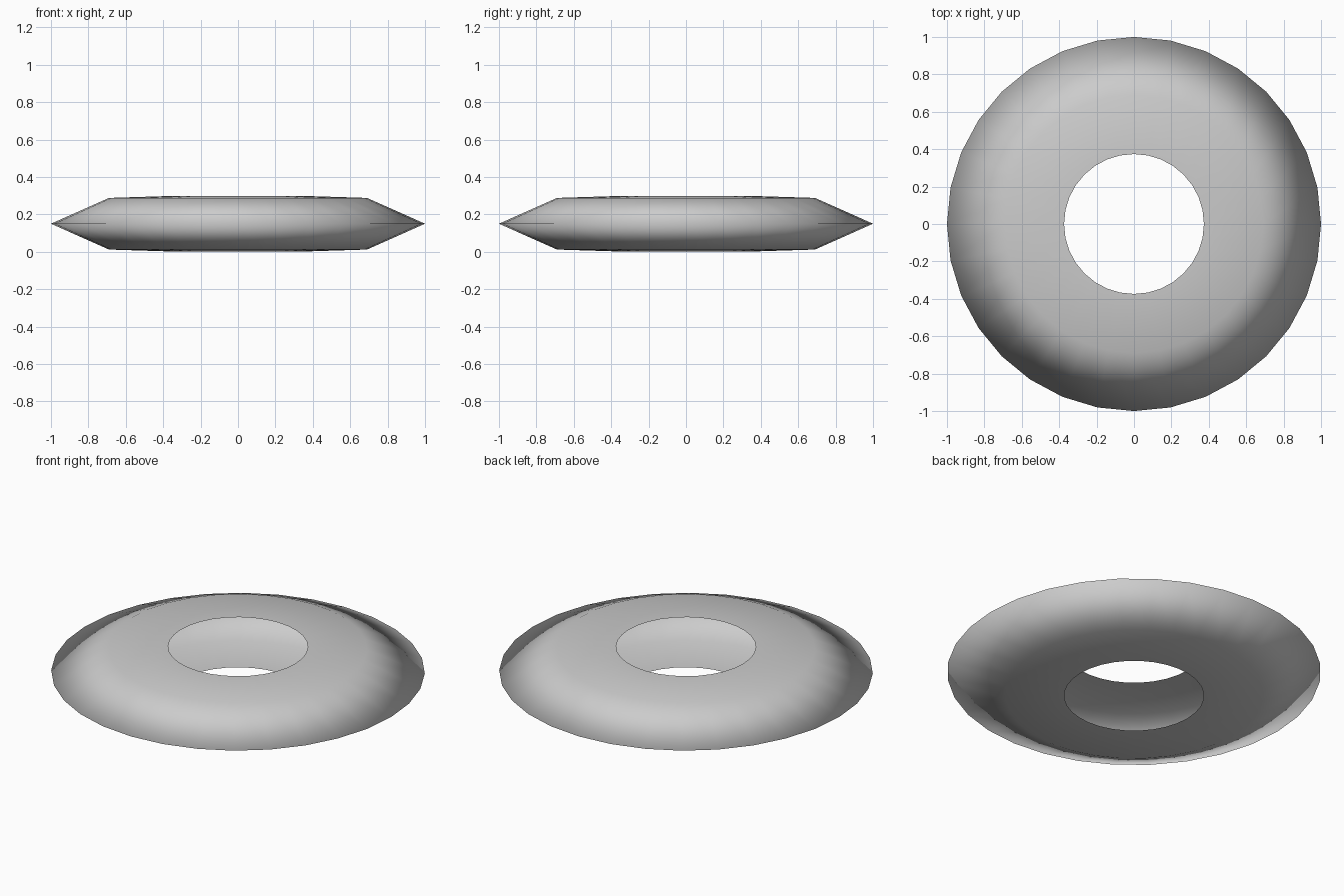
import bpy, bmesh, math

if "Cube" in bpy.data.objects:
    bpy.data.objects.remove(bpy.data.objects["Cube"])

SIDES = 32
# Half profile (radius, height) from upper hole edge, round the rim, to lower hole edge
PROFILE = [(0.374, 0.298), (0.69, 0.288), (1.0, 0.15), (0.69, 0.012), (0.374, 0.002)]

# Open hollow ring: the profile spun round z, without an inner wall
bm = bmesh.new()
rings = [[bm.verts.new((r * math.cos(2 * math.pi * i / SIDES),
                        r * math.sin(2 * math.pi * i / SIDES), z))
          for i in range(SIDES)] for r, z in PROFILE]
for upper, lower in zip(rings, rings[1:]):
    for i in range(SIDES):
        j = (i + 1) % SIDES
        face = bm.faces.new((upper[i], lower[i], lower[j], upper[j]))
        face.smooth = True

mesh = bpy.data.meshes.new("ring_disc")
bm.to_mesh(mesh)
bm.free()
ring = bpy.data.objects.new("ring_disc", mesh)
bpy.context.collection.objects.link(ring)
